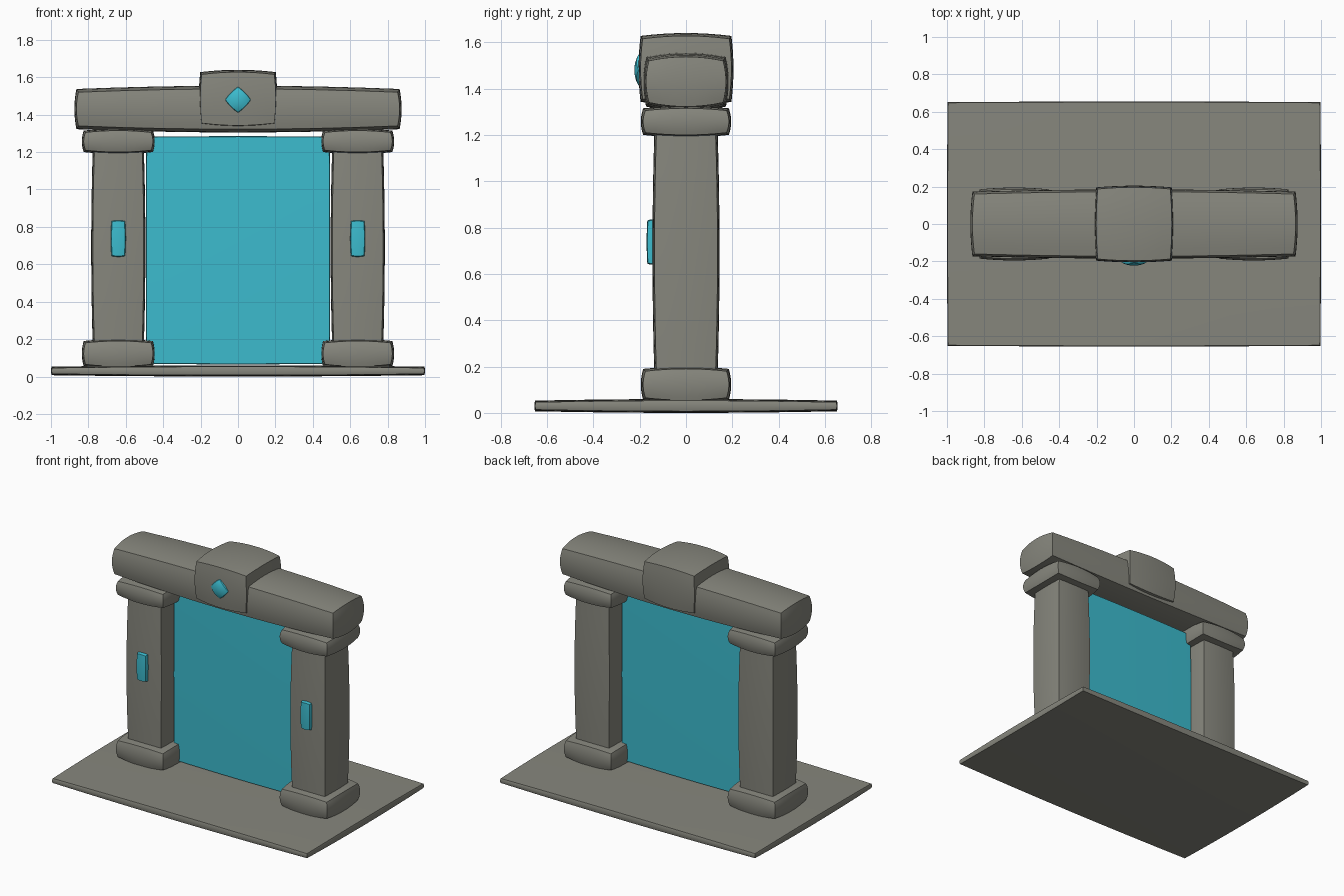
import bpy, bmesh, math
from mathutils import Matrix, Vector

cube = bpy.data.objects.get("Cube")
if cube:
    bpy.data.objects.remove(cube, do_unlink=True)


def material(name, rgb):
    m = bpy.data.materials.new(name)
    m.use_nodes = True
    m.diffuse_color = (*rgb, 1)
    m.node_tree.nodes["Principled BSDF"].inputs["Base Color"].default_value = (*rgb, 1)
    return m


stone = material("weathered_stone", (0.24, 0.24, 0.205))
glow = material("cyan_glow", (0.045, 0.5, 0.62))


def pillow_box(name, low, high, bulge, mat, turn=0):
    """Box whose faces swell outward: low/high are the extents at mid-face,
    bulge is how far the corners are pulled in along each axis."""
    low, high = Vector(low), Vector(high)
    centre, half = (low + high) / 2, (high - low) / 2
    bm = bmesh.new()
    bmesh.ops.create_cube(bm, size=2)
    bmesh.ops.subdivide_edges(bm, edges=bm.edges[:], cuts=7, use_grid_fill=True)
    for v in bm.verts:
        u = v.co.copy()
        for i in range(3):
            j, k = (i + 1) % 3, (i + 2) % 3
            v.co[i] = u[i] * (half[i] - bulge[i] * (u[j] ** 2 + u[k] ** 2) / 2)
    bmesh.ops.rotate(bm, verts=bm.verts, matrix=Matrix.Rotation(turn, 3, 'Y'))
    mesh = bpy.data.meshes.new(name)
    bm.to_mesh(mesh)
    bm.free()
    mesh.materials.append(mat)
    obj = bpy.data.objects.new(name, mesh)
    obj.location = centre
    bpy.context.collection.objects.link(obj)
    bpy.ops.object.select_all(action='DESELECT')
    obj.select_set(True)
    bpy.context.view_layer.objects.active = obj
    bpy.ops.object.shade_smooth_by_angle(angle=math.radians(35))
    return obj


# Ground slab
pillow_box("ground_slab", (-1, -0.655, 0), (1, 0.655, 0.06), (0.007, 0.007, 0.014), stone)

# Pillars with foot, capital and inset rune
for side, s in (("left", 1), ("right", -1)):
    def part(name, x, y, z, bulge, mat):
        xs = sorted((s * x[0], s * x[1]))
        pillow_box(f"{side}_{name}", (xs[0], y[0], z[0]), (xs[1], y[1], z[1]), bulge, mat)

    part("pillar", (0.495, 0.785), (-0.145, 0.145), (0.14, 1.24), (0.018, 0.018, 0.01), stone)
    part("foot", (0.445, 0.835), (-0.195, 0.195), (0.045, 0.2), (0.02, 0.02, 0.02), stone)
    part("capital", (0.445, 0.835), (-0.195, 0.195), (1.19, 1.325), (0.02, 0.02, 0.02), stone)
    part("rune", (0.6, 0.68), (-0.17, -0.12), (0.64, 0.835), (0.008, 0.006, 0.008), glow)

# Lintel and keystone
pillow_box("lintel", (-0.875, -0.185, 1.305), (0.875, 0.185, 1.555), (0.022, 0.025, 0.035), stone)
pillow_box("keystone", (-0.21, -0.205, 1.33), (0.21, 0.205, 1.64), (0.016, 0.018, 0.025), stone)

# Diamond gem on the keystone
pillow_box("diamond_gem", (-0.055, -0.223, 1.425), (0.055, -0.16, 1.535),
           (0.008, 0.018, 0.008), glow, math.pi / 4)

# Portal sheet
pillow_box("portal_sheet", (-0.493, -0.02, 0.065), (0.493, 0.02, 1.285), (0.006, 0.006, 0.006), glow)
